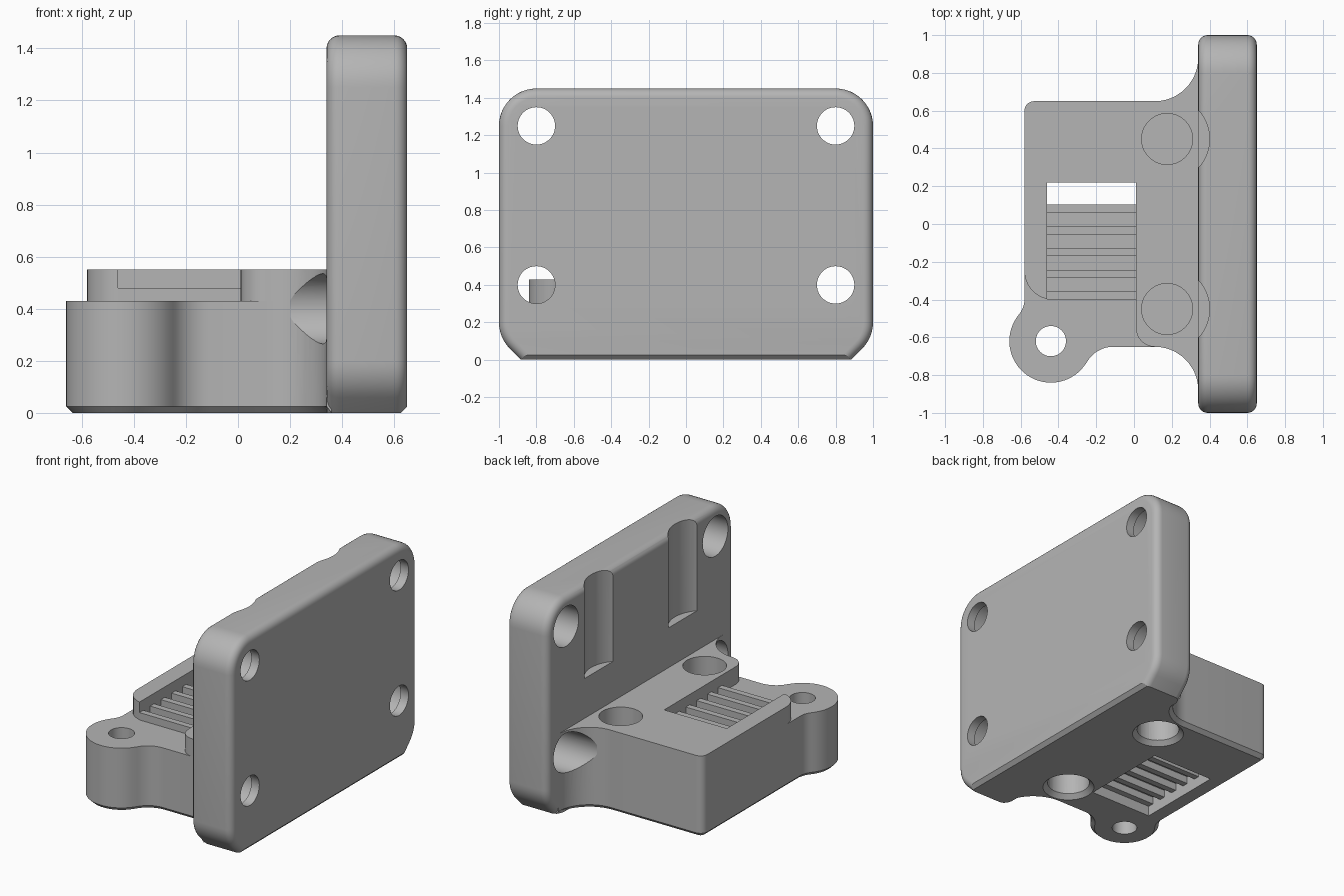
import bpy, bmesh
from math import sin, cos, radians
from mathutils import Vector, Matrix

default = bpy.data.objects.get("Cube")
if default:
    bpy.data.objects.remove(default, do_unlink=True)

grey = bpy.data.materials.new("plain_grey")
grey.use_nodes = True
COLOR = (0.46, 0.46, 0.46, 1)
grey.diffuse_color = COLOR
grey.node_tree.nodes["Principled BSDF"].inputs["Base Color"].default_value = COLOR


def arc(cx, cy, r, a0, a1, n=12):
    steps = [radians(a0 + (a1 - a0) * i / n) for i in range(n + 1)]
    return [(cx + r * cos(a), cy + r * sin(a)) for a in steps]


def finish(name, bm):
    bmesh.ops.recalc_face_normals(bm, faces=bm.faces)
    mesh = bpy.data.meshes.new(name)
    bm.to_mesh(mesh)
    bm.free()
    mesh.materials.append(grey)
    ob = bpy.data.objects.new(name, mesh)
    bpy.context.collection.objects.link(ob)
    return ob


def prism(points, lo, hi):
    """Extrude an xy outline from lo to hi along z."""
    bm = bmesh.new()
    face = bm.faces.new([bm.verts.new((x, y, lo)) for x, y in points])
    new = bmesh.ops.extrude_face_region(bm, geom=[face])["geom"]
    bmesh.ops.translate(bm, vec=(0, 0, hi - lo),
                        verts=[v for v in new if isinstance(v, bmesh.types.BMVert)])
    bmesh.ops.recalc_face_normals(bm, faces=bm.faces)
    return bm


def cap_edges(bm, levels):
    return [e for e in bm.edges
            if any(all(abs(v.co.z - h) < 1e-5 for v in e.verts) for h in levels)]


def box(name, x0, x1, y0, y1, z0, z1):
    return finish(name, prism([(x0, y0), (x1, y0), (x1, y1), (x0, y1)], z0, z1))


def cylinder(name, r, start, end, r_end=None):
    a, b = Vector(start), Vector(end)
    bm = bmesh.new()
    rot = (b - a).to_track_quat("Z", "Y").to_matrix().to_4x4()
    bmesh.ops.create_cone(bm, cap_ends=True, segments=48, radius1=r,
                          radius2=r if r_end is None else r_end, depth=(b - a).length,
                          matrix=Matrix.Translation((a + b) / 2) @ rot)
    return finish(name, bm)


def cut(target, cutters):
    """Subtract every cutter from the target."""
    bpy.context.view_layer.objects.active = target
    for c in cutters:
        mod = target.modifiers.new("cut", "BOOLEAN")
        mod.operation, mod.solver, mod.object = "DIFFERENCE", "EXACT", c
        bpy.ops.object.modifier_apply(modifier=mod.name)


# Upright plate: rounded outline, softened rims, flat trimmed foot
outline = (arc(0.8, 1.25, 0.2, 0, 90) + arc(-0.8, 1.25, 0.2, 90, 180)
           + arc(-0.8, 0.2, 0.2, 180, 225, 6) + [(-0.783, -0.1), (0.783, -0.1)]
           + arc(0.8, 0.2, 0.2, 315, 360, 6)[:-1] + [(1, 0.2)])
bm = prism(outline, 0.34, 0.65)
bmesh.ops.bevel(bm, geom=cap_edges(bm, (0.34, 0.65)), offset=0.05, segments=6,
                profile=0.5, affect="EDGES")
bm.transform(Matrix(((0, 0, 1, 0), (1, 0, 0, 0), (0, 1, 0, 0), (0, 0, 0, 1))))
for point, normal in (((0, 0, 0), (0, 0, -1)), ((0.65, 0, 0.025), (1, 0, -1))):
    geom = bm.verts[:] + bm.edges[:] + bm.faces[:]
    res = bmesh.ops.bisect_plane(bm, geom=geom, plane_co=point, plane_no=normal,
                                 clear_outer=True)
    rim = [e for e in res["geom_cut"] if isinstance(e, bmesh.types.BMEdge)]
    bmesh.ops.contextual_create(bm, geom=rim)
plate = finish("upright_plate", bm)

# Base block with flared flanks and a screw ear
front_flare = arc(0.11, -0.88, 0.23, 90, 0)
back_flare = arc(0.11, 0.88, 0.23, 0, -90)
flank = [(0.36, -0.88), (0.36, 0.88)]
back_corner = arc(-0.53, 0.6, 0.05, 90, 180, 5)
ear = (arc(-0.70, -0.4, 0.12, 0, -40, 6) + arc(-0.44, -0.62, 0.22, 140, 330, 32)[1:-1]
       + arc(-0.11, -0.81, 0.16, 150, 90, 8))
bm = prism(front_flare + flank + back_flare + back_corner + ear, 0, 0.43)
bottom = [e for e in cap_edges(bm, (0,)) if min(v.co.x for v in e.verts) < 0.339]
bmesh.ops.bevel(bm, geom=bottom, offset=0.025, segments=1, affect="EDGES")
block = finish("base_block", bm)

# Raised deck around the belt channel
deck_outline = (front_flare + flank + back_flare + back_corner
                + arc(-0.43, -0.25, 0.15, 180, 258, 8)
                + [(-0.46, 0.22), (0.01, 0.22)] + arc(0.11, -0.55, 0.1, 180, 270, 8)[:-1])
deck = finish("raised_deck", prism(deck_outline, 0.43, 0.55))

# Cutters
plate_cuts, block_cuts, deck_cuts = [], [], []
for side in (-1, 1):
    for z in (0.4, 1.25):
        y = 0.8 * side
        through = cylinder("screw_hole_cutter", 0.1, (0.5, y, z), (0.8, y, z))
        bore = cylinder("counterbore_cutter", 0.135, (0.2, y, z), (0.59, y, z))
        plate_cuts += [through, bore]
        if z < 1:
            block_cuts.append(bore)
            deck_cuts.append(bore)
    x, y = 0.175, 0.45 * side
    plate_cuts.append(cylinder("groove_cutter", 0.225, (x, y, 0.82), (x, y, 1.6)))
    pocket = cylinder("pocket_cutter", 0.135, (x, y, 0.3), (x, y, 0.7))
    deck_cuts.append(pocket)
    block_cuts += [pocket,
                   cylinder("lower_pocket_cutter", 0.135, (x, y, -0.1), (x, y, 0.27)),
                   cylinder("countersink_cutter", 0.175, (x, y, -0.01), (x, y, 0.035), 0.13)]
block_cuts += [
    cylinder("ear_hole_cutter", 0.08, (-0.44, -0.62, -0.1), (-0.44, -0.62, 0.6)),
    box("belt_opening_cutter", -0.46, 0.01, 0.1, 0.22, -0.1, 0.6),
    box("under_channel_cutter", -0.46, 0.01, -0.4, 0.15, -0.1, 0.12),
]
cut(plate, plate_cuts)
cut(block, block_cuts)
cut(deck, deck_cuts)
for c in set(plate_cuts + block_cuts + deck_cuts):
    bpy.data.objects.remove(c, do_unlink=True)

# Belt teeth above and below the channel floor
for i in range(5):
    y = -0.4 + 0.115 * i
    box("upper_belt_tooth", -0.46, 0.01, y, y + 0.042, 0.43, 0.48)
    box("lower_belt_tooth", -0.46, 0.01, y, y + 0.042, 0.07, 0.12)

# Smooth the curved parts, keeping crisp edges
bpy.ops.object.select_all(action="DESELECT")
for ob in (plate, block, deck):
    ob.select_set(True)
bpy.context.view_layer.objects.active = plate
bpy.ops.object.shade_smooth_by_angle(angle=radians(25))
